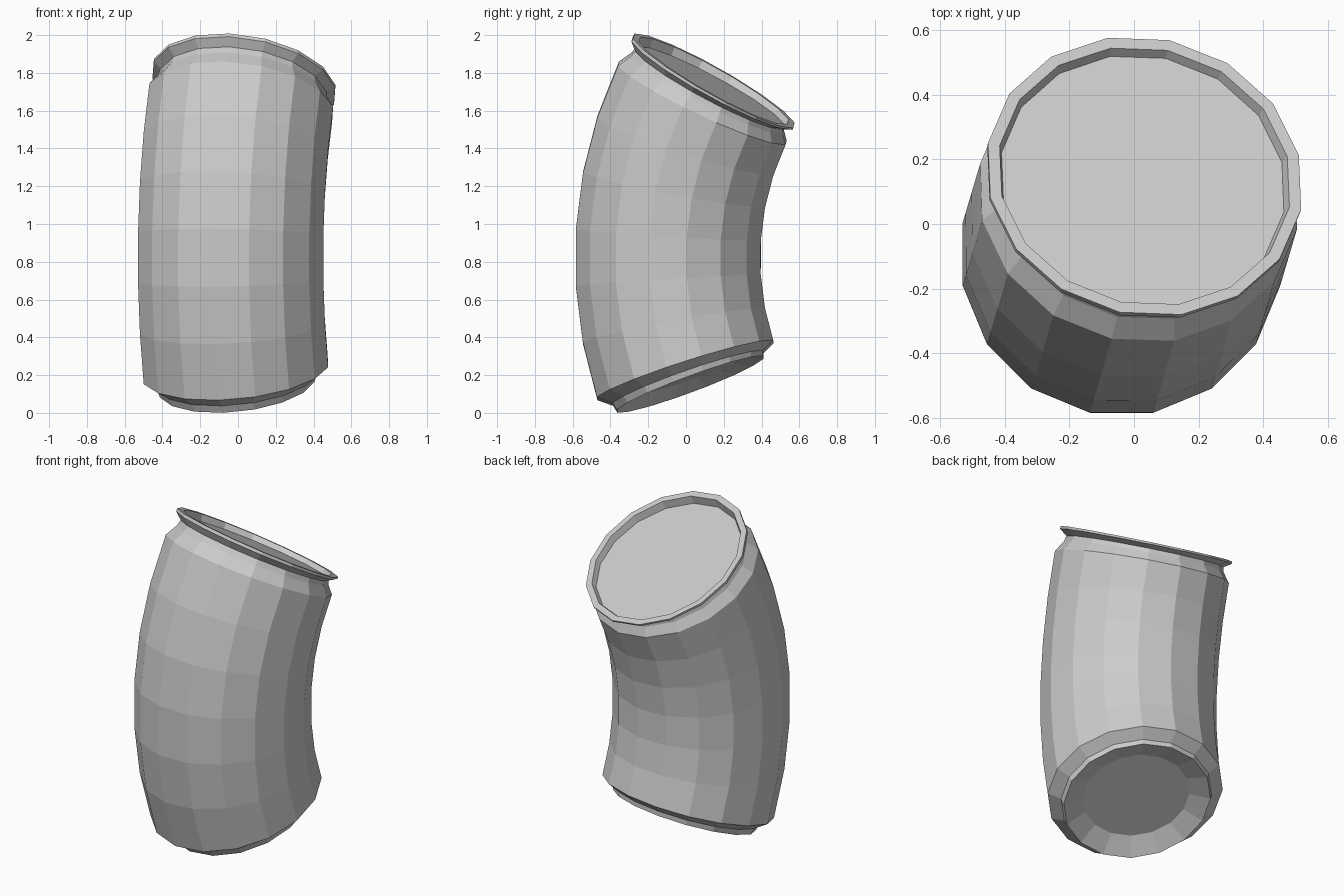
import bpy, bmesh, math
from mathutils import Vector

if "Cube" in bpy.data.objects:
    bpy.data.objects.remove(bpy.data.objects["Cube"])

SIDES = 16
BEND_RADIUS = 1.85
BEND_DIR = Vector((math.sin(math.radians(16.5)), math.cos(math.radians(16.5)), 0))
ACROSS = Vector((BEND_DIR.y, -BEND_DIR.x, 0))
ORIGIN = Vector((-0.04, -0.0975, 0.82))
BOTTOM = BEND_RADIUS * math.radians(-18.7)   # arc position of lower shoulder
TOP = BEND_RADIUS * math.radians(26.3)       # arc position of upper shoulder

metal = bpy.data.materials.new("plain grey")
metal.use_nodes = True
metal.diffuse_color = (0.6, 0.6, 0.6, 1)
metal.node_tree.nodes["Principled BSDF"].inputs["Base Color"].default_value = (0.6, 0.6, 0.6, 1)


def bent(radius, angle, s):
    """Place a point of a straight tube onto the bent axis."""
    flat = Vector((radius * math.cos(angle), radius * math.sin(angle), 0))
    rho = BEND_RADIUS - flat.dot(BEND_DIR)
    theta = s / BEND_RADIUS
    return (ORIGIN + BEND_DIR * (BEND_RADIUS - rho * math.cos(theta))
            + ACROSS * flat.dot(ACROSS) + Vector((0, 0, rho * math.sin(theta))))


def lathe(name, profile, cap_end=False):
    """Revolve (radius, arc position) pairs, ordered upward on the outside."""
    bm = bmesh.new()
    rings = [[bm.verts.new(bent(r, (k + 0.5) * math.tau / SIDES, s))
              for k in range(SIDES)] for r, s in profile]
    for low, high in zip(rings, rings[1:]):
        for k in range(SIDES):
            n = (k + 1) % SIDES
            bm.faces.new((low[k], low[n], high[n], high[k]))
    if cap_end:
        bm.faces.new(rings[-1])
    mesh = bpy.data.meshes.new(name)
    bm.to_mesh(mesh)
    bm.free()
    mesh.materials.append(metal)
    obj = bpy.data.objects.new(name, mesh)
    bpy.context.collection.objects.link(obj)
    return obj


# Curved body in six even bands
lathe("body", [(0.5, BOTTOM + (TOP - BOTTOM) * i / 6) for i in range(7)])

# Sloped shoulder, neck and flared rim with a sunken lid
lathe("neck_rim_and_lid", [(0.5, TOP), (0.46, TOP + 0.06), (0.452, TOP + 0.09),
                           (0.495, TOP + 0.12), (0.495, TOP + 0.135),
                           (0.458, TOP + 0.135), (0.446, TOP + 0.095)], cap_end=True)

# Lower chamfer and foot
lathe("foot", [(0.42, BOTTOM - 0.08), (0.43, BOTTOM - 0.045), (0.5, BOTTOM)])

# Recessed underside, flipped to face down
base = lathe("recessed_base", [(0.42, BOTTOM - 0.08), (0.305, BOTTOM - 0.03)], cap_end=True)
bm = bmesh.new()
bm.from_mesh(base.data)
for face in bm.faces:
    face.normal_update()
    if face.normal.z > 0:
        face.normal_flip()
bm.to_mesh(base.data)
bm.free()
